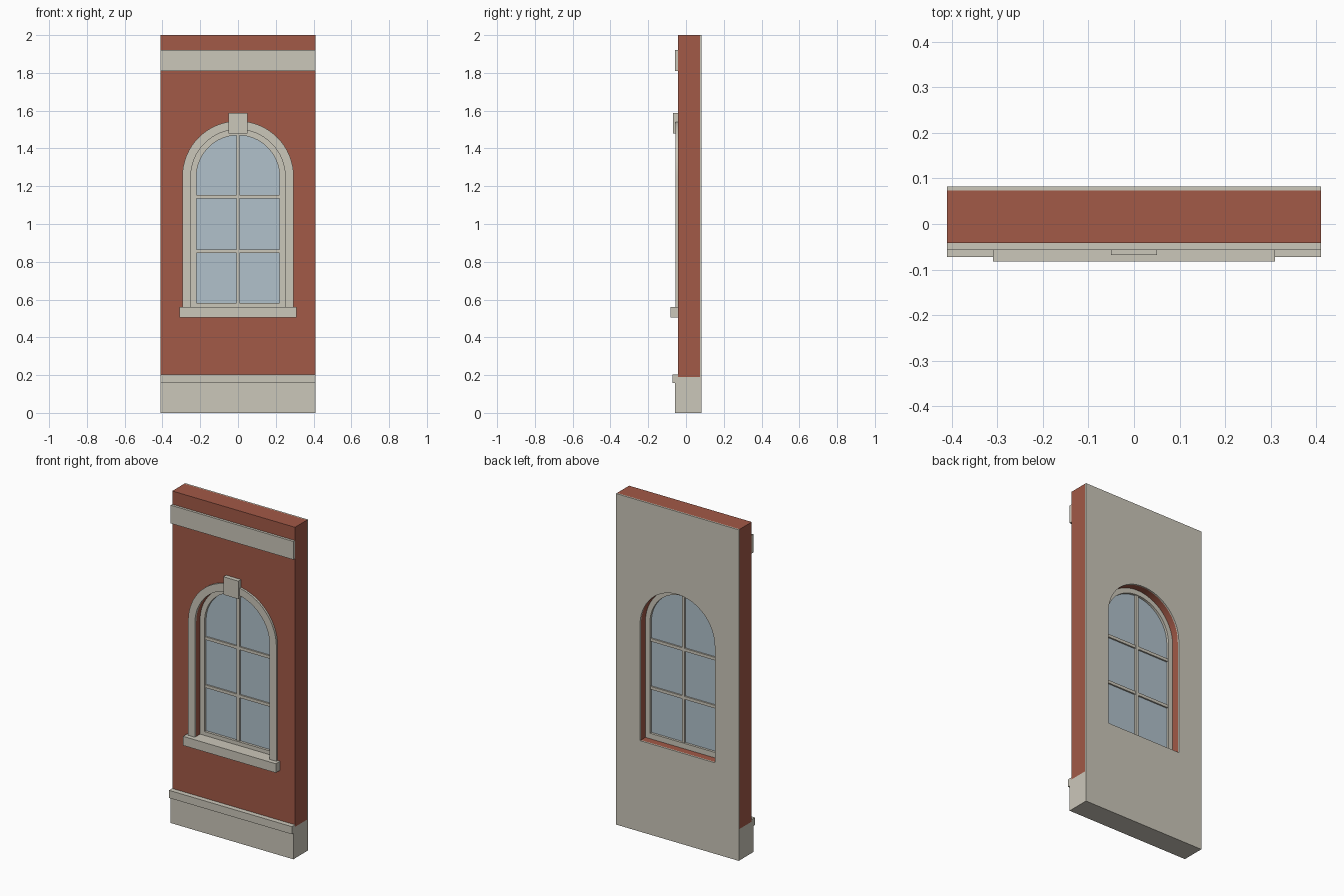
import bpy, bmesh, math

if "Cube" in bpy.data.objects:
    bpy.data.objects.remove(bpy.data.objects["Cube"])


def material(name, rgb):
    m = bpy.data.materials.new(name)
    m.diffuse_color = (*rgb, 1)
    m.use_nodes = True
    m.node_tree.nodes["Principled BSDF"].inputs["Base Color"].default_value = m.diffuse_color
    return m


BRICK = material("red brick", (0.36, 0.10, 0.063))
STONE = material("pale stone", (0.60, 0.57, 0.49))
GLASS = material("blue glass", (0.44, 0.535, 0.60))

HALF_W = 0.41
SPRING = 1.25      # height where the arch begins
SEGMENTS = 32


def rect(x0, x1, z0, z1):
    return [(x0, z0), (x1, z0), (x1, z1), (x0, z1)]


def arch(r, bottom):
    """Round-headed outline, from bottom right over the top to bottom left."""
    curve = [(r * math.cos(math.pi * i / SEGMENTS),
              SPRING + r * math.sin(math.pi * i / SEGMENTS))
             for i in range(SEGMENTS + 1)]
    return [(r, bottom)] + curve + [(-r, bottom)]


def slab(name, loops, y0, y1, mat):
    """Flat outline (later loops are holes) given thickness from y0 to y1."""
    bm = bmesh.new()
    edges = []
    for loop in loops:
        vs = [bm.verts.new((x, y0, z)) for x, z in loop]
        edges += [bm.edges.new((vs[i - 1], vs[i])) for i in range(len(vs))]
    bmesh.ops.triangle_fill(bm, use_beauty=True, edges=edges, normal=(0, -1, 0))
    front = list(bm.faces)
    back = {v: bm.verts.new((v.co.x, y1, v.co.z)) for v in list(bm.verts)}
    for f in front:
        bm.faces.new([back[v] for v in reversed(f.verts)])
    for e in edges:
        a, b = e.verts
        bm.faces.new((a, b, back[b], back[a]))
    bmesh.ops.recalc_face_normals(bm, faces=bm.faces)
    bmesh.ops.dissolve_limit(bm, angle_limit=0.01, verts=bm.verts, edges=bm.edges) \
        if len(loops) == 1 else None
    me = bpy.data.meshes.new(name)
    bm.to_mesh(me)
    bm.free()
    me.materials.append(mat)
    ob = bpy.data.objects.new(name, me)
    bpy.context.collection.objects.link(ob)
    bpy.context.view_layer.objects.active = ob
    ob.select_set(True)
    bpy.ops.object.shade_smooth_by_angle(angle=math.radians(30))
    ob.select_set(False)
    return ob


def box(name, x, z0, z1, y0, y1, mat=STONE):
    return slab(name, [rect(-x, x, z0, z1)], y0, y1, mat)


# Wall: brick body and thin plaster lining, both with the arched opening
opening = arch(0.25, 0.55)
slab("brick_wall", [rect(-HALF_W, HALF_W, 0.19, 2.0), opening], -0.042, 0.073, BRICK)
slab("plaster_back", [rect(-HALF_W, HALF_W, 0.0, 2.0), opening], 0.073, 0.082, STONE)

# Horizontal stone courses
box("base_plinth", HALF_W, 0.0, 0.19, -0.057, 0.073)
box("plinth_cap", HALF_W, 0.157, 0.203, -0.072, -0.042)
box("upper_band", HALF_W, 1.81, 1.92, -0.057, -0.042)

# Window surround
slab("arch_trim", [arch(0.295, 0.56) + arch(0.25, 0.56)[::-1]], -0.055, -0.042, STONE)
box("keystone", 0.05, 1.48, 1.588, -0.068, -0.04)
box("window_sill", 0.31, 0.505, 0.56, -0.082, -0.042)
box("inner_sill", 0.25, 0.55, 0.56, -0.042, -0.004)

# Window frame, glass and glazing bars
slab("window_frame", [arch(0.25, 0.55), arch(0.22, 0.583)], -0.005, 0.03, STONE)
slab("window_glass", [arch(0.222, 0.581)], 0.01, 0.016, GLASS)
box("vertical_bar", 0.009, 0.58, 1.472, 0.0, 0.026)
for i, z in enumerate((0.855, 1.145)):
    box(f"cross_bar_{i + 1}", 0.221, z - 0.009, z + 0.009, 0.001, 0.025)
